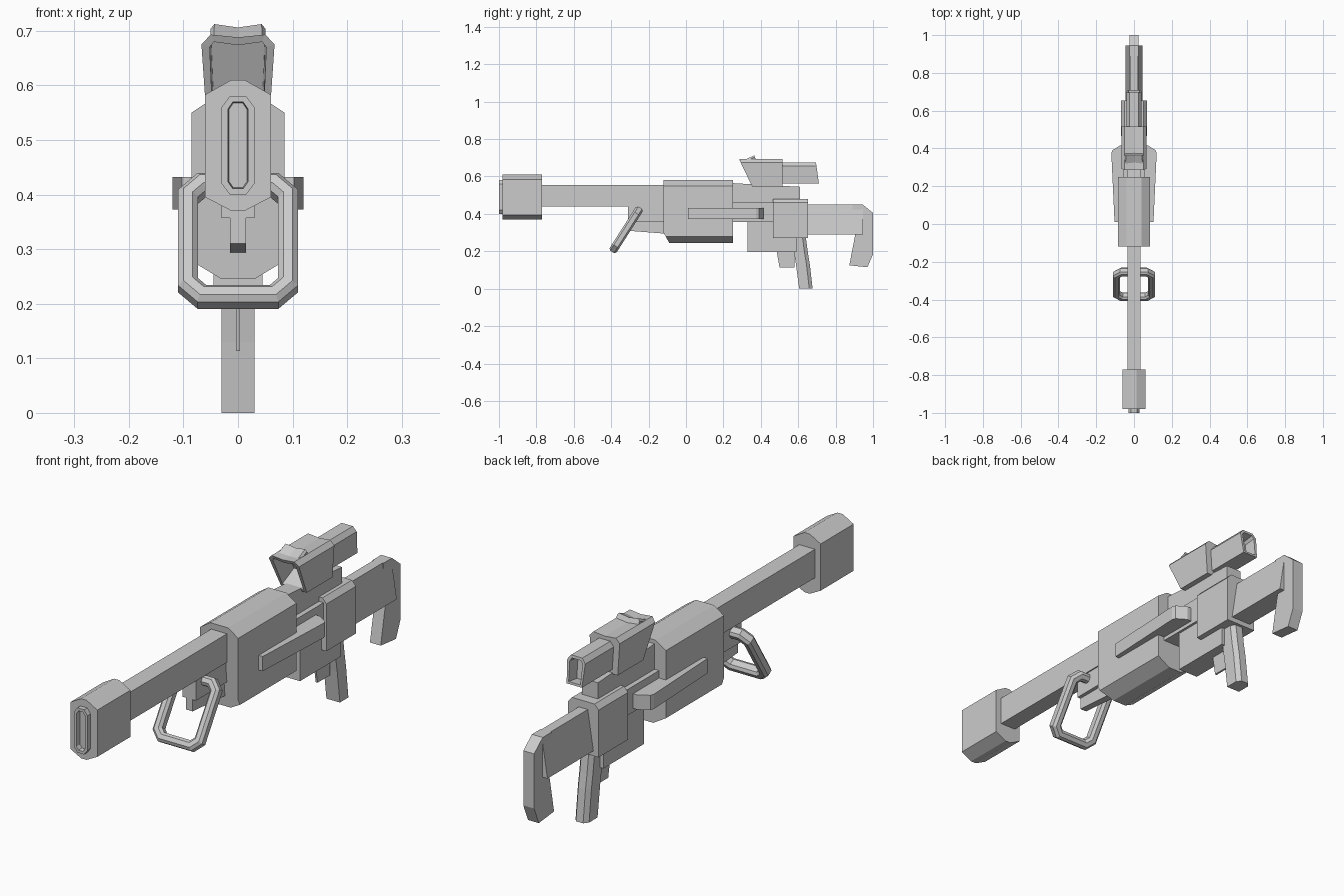
import bpy, bmesh
from mathutils import Vector

if "Cube" in bpy.data.objects:
    bpy.data.objects.remove(bpy.data.objects["Cube"])


def finish(name, bm):
    bmesh.ops.recalc_face_normals(bm, faces=bm.faces)
    me = bpy.data.meshes.new(name)
    bm.to_mesh(me)
    bm.free()
    ob = bpy.data.objects.new(name, me)
    bpy.context.collection.objects.link(ob)
    return ob


def loft(name, rings, recess=None):
    """Skin matching rings and cap both ends; recess = (cap index, rim, depth)."""
    bm = bmesh.new()
    vr = [[bm.verts.new(p) for p in r] for r in rings]
    n = len(vr[0])
    for a, b in zip(vr, vr[1:]):
        for i in range(n):
            j = (i + 1) % n
            bm.faces.new((a[i], a[j], b[j], b[i]))
    caps = [bm.faces.new(vr[0]), bm.faces.new(vr[-1])]
    if recess:
        which, rim, depth = recess
        bmesh.ops.recalc_face_normals(bm, faces=bm.faces)
        bmesh.ops.inset_individual(bm, faces=[caps[which]], thickness=rim)
        bmesh.ops.inset_individual(bm, faces=[caps[which]], thickness=0.002, depth=-depth)
    return finish(name, bm)


def mirrored(half):
    """Half section listed top to bottom on +x, completed on -x."""
    return half + [(-x, z) for x, z in reversed(half) if x > 0]


def along_y(name, half, y0, y1, recess=None):
    sec = mirrored(half)
    return loft(name, [[(x, y, z) for x, z in sec] for y in (y0, y1)], recess)


def plate(name, profile, w):
    """Side profile in (y, z) with half width w."""
    return loft(name, [[(x, y, z) for y, z in profile] for x in (-w, w)])


def box(name, w, y0, y1, z0, z1):
    return along_y(name, [(w, z1), (w, z0)], y0, y1)


# Muzzle brake with slotted tip
along_y("muzzle", [(.012, .61), (.06, .583), (.06, .395), (.012, .37)], -.98, -.77)
along_y("muzzle_tip", [(.015, .58), (.03, .56), (.03, .42), (.015, .40)], -1.0, -.975, (0, .012, .02))

# Barrel and the blocks below it
box("barrel", .035, -.78, -.10, .44, .555)
box("barrel_mount", .03, -.31, -.10, .357, .445)
plate("mount_lower", [(-.31, .36), (-.31, .31), (-.09, .293), (-.09, .36)], .015)

# Main housing, lower front edge raked back
sec = mirrored([(.04, .58), (.085, .55), (.085, .30), (.085, .278), (.03, .245)])
loft("housing", [[(x, -.12 + max(0, .30 - z) * .55, z) for x, z in sec],
                 [(x, .25, z) for x, z in sec]])

# Side rails that widen towards the rear
for s, side in ((1, "right"), (-1, "left")):
    plan = [(.06, .01), (.103, .01), (.12, .375), (.115, .39), (.075, .415), (.045, .415)]
    loft("rail_" + side, [[(s * x, y, z) for x, y in plan] for z in (.373, .432)])

# Receiver
plate("upper_receiver", [(.24, .565), (.36, .558), (.61, .545), (.61, .44), (.24, .44)], .035)
box("mid_receiver", .055, .24, .48, .358, .462)
box("lower_receiver", .045, .33, .59, .195, .37)
along_y("rear_receiver", [(.05, .48), (.068, .46), (.068, .27)], .465, .653)

# Grip and trigger
plate("trigger", [(.485, .20), (.50, .113), (.58, .113), (.58, .20)], .004)
levels = [(.28, .57, .640), (.19, .578, .652), (.13, .588, .662), (.0, .605, .677)]
loft("grip", [[(-.03, a, z), (.03, a, z), (.03, b - .018, z), (.016, b, z),
               (-.016, b, z), (-.03, b - .018, z)] for z, a, b in levels])

# Stock and hooked butt
along_y("stock", [(.02, .45), (.045, .29)], .64, .945)
plate("butt", [(.89, .45), (.945, .45), (1.0, .405), (1.0, .185), (.97, .115),
               (.873, .125), (.905, .29), (.89, .30)], .024)

# Scope: flared front hood, rear eyepiece
sec = mirrored([(0, .688), (.05, .693), (.067, .675), (.058, .545)])
loft("scope_hood", [[(x, .285 + max(0, .69 - z) * .48, z) for x, z in sec],
                    [(x, .517, z) for x, z in sec]], (0, .016, .08))
sec = mirrored([(.025, .674), (.04, .655), (.034, .563)])
loft("eyepiece", [[(x, .51, z) for x, z in sec],
                  [(x, .695 + (.674 - z) * .14, z) for x, z in sec]], (1, .012, .05))

# Folding handle: a bevelled bar swept round a chamfered rectangle
centre = Vector((0, -.32, .315))
v_dir, t_dir = Vector((0, .538, .843)), Vector((0, .843, -.538))
bar = [(.0, -.012), (.0, .012), (.01, .022), (.027, .022),
       (.037, .012), (.037, -.012), (.027, -.022), (.01, -.022)]
bm = bmesh.new()
loops = []
for d, t in bar:
    w, h, c = .11 - d, .14 - d, .036 - d * .586
    q = [(w, h - c), (w - c, h)]
    pts = q + [(-a, b) for a, b in reversed(q)]
    pts += [(-a, -b) for a, b in pts]
    loops.append([bm.verts.new(centre + Vector((a, 0, 0)) + v_dir * b + t_dir * t) for a, b in pts])
for i in range(8):
    A, B = loops[i], loops[(i + 1) % 8]
    for k in range(8):
        m = (k + 1) % 8
        bm.faces.new((A[k], A[m], B[m], B[k]))
finish("handle", bm)
